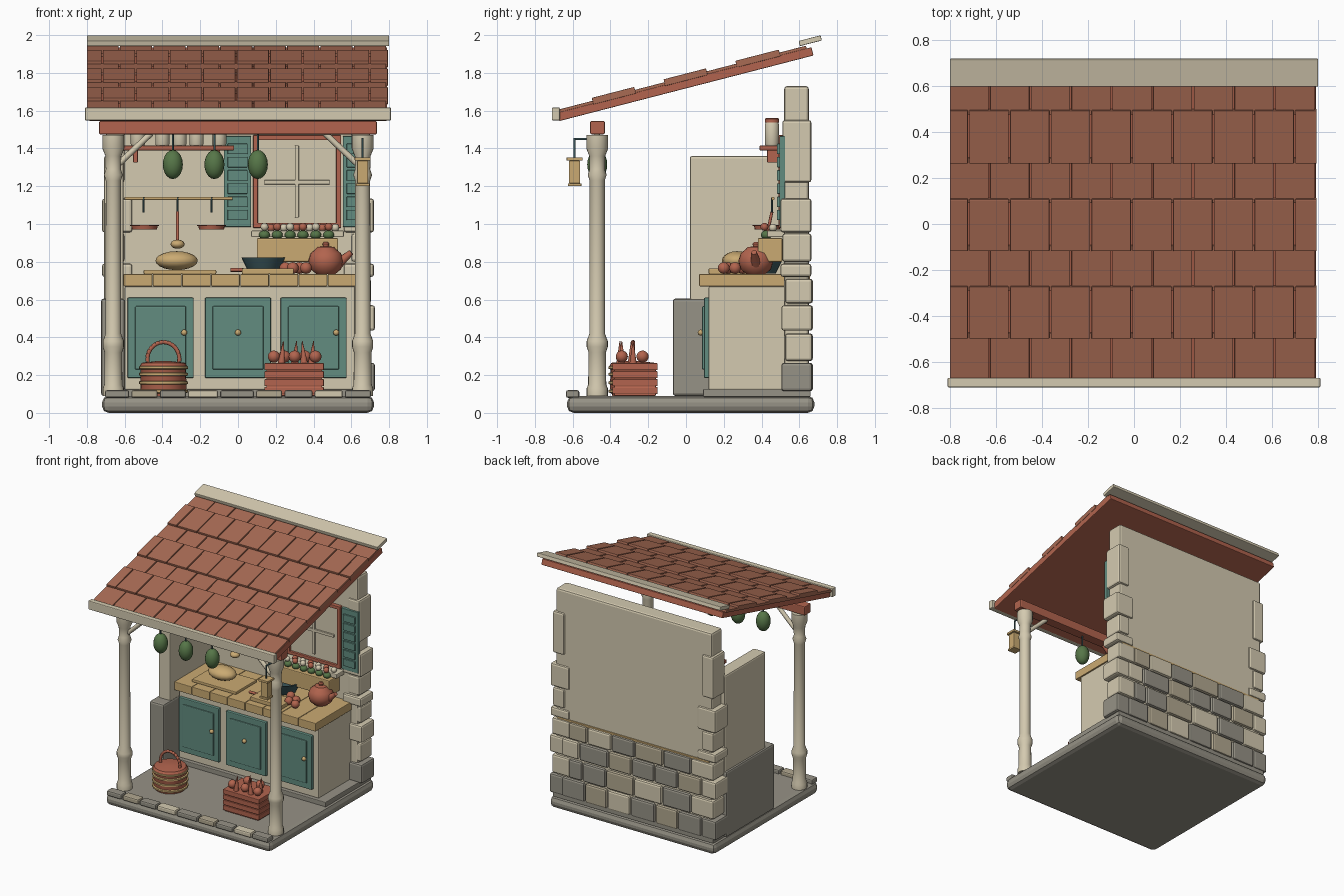
import bpy, bmesh, math, random
from mathutils import Matrix, Vector

if "Cube" in bpy.data.objects:
    bpy.data.objects.remove(bpy.data.objects["Cube"])

random.seed(4)


def srgb(r, g, b):
    return [((c / 255 + 0.055) / 1.055) ** 2.4 for c in (r, g, b)] + [1]


COLOURS = dict(cream=(212, 202, 176), sand=(178, 168, 144), grey=(150, 146, 134), roof=(168, 107, 84),
               terracotta=(178, 100, 78), teal=(98, 140, 128), wood=(202, 170, 114),
               green=(86, 118, 72), iron=(60, 88, 92))
MATS = {}
for n, c in COLOURS.items():
    MATS[n] = bpy.data.materials.new(n)
    MATS[n].diffuse_color = srgb(*c)


def finish(name, bm, mats, smooth=False, bevel=0):
    bmesh.ops.recalc_face_normals(bm, faces=bm.faces[:])
    me = bpy.data.meshes.new(name)
    bm.to_mesh(me)
    bm.free()
    for m in mats:
        me.materials.append(MATS[m])
    ob = bpy.data.objects.new(name, me)
    bpy.context.collection.objects.link(ob)
    if smooth:
        bpy.ops.object.select_all(action='DESELECT')
        ob.select_set(True)
        bpy.context.view_layer.objects.active = ob
        bpy.ops.object.shade_smooth_by_angle(angle=math.radians(40))
    if bevel:
        mod = ob.modifiers.new("bevel", 'BEVEL')
        mod.width, mod.segments = bevel, 2
    return ob


def boxes(name, items, bevel=0.006):
    """items: (x0, x1, y0, y1, z0, z1, colour)"""
    bm = bmesh.new()
    mats = list(dict.fromkeys(i[6] for i in items))
    for x0, x1, y0, y1, z0, z1, col in items:
        m = Matrix.Translation(((x0 + x1) / 2, (y0 + y1) / 2, (z0 + z1) / 2)) @ Matrix.Diagonal((x1 - x0, y1 - y0, z1 - z0, 1))
        vs = bmesh.ops.create_cube(bm, size=1, matrix=m)['verts']
        for f in {f for v in vs for f in v.link_faces}:
            f.material_index = mats.index(col)
    return finish(name, bm, mats, bevel=bevel)


def rods(name, segs, r, col, r2=None, n=10):
    bm = bmesh.new()
    for a, b in segs:
        a, b = Vector(a), Vector(b)
        m = Matrix.Translation((a + b) / 2) @ (b - a).to_track_quat('Z', 'Y').to_matrix().to_4x4()
        bmesh.ops.create_cone(bm, cap_ends=True, segments=n, radius1=r, radius2=r if r2 is None else r2, depth=(b - a).length, matrix=m)
    return finish(name, bm, [col], True)


def balls(name, spots, size, col):
    bm = bmesh.new()
    for p in spots:
        bmesh.ops.create_uvsphere(bm, u_segments=16, v_segments=10, radius=1,
                                  matrix=Matrix.Translation(p) @ Matrix.Diagonal((*size, 1)))
    return finish(name, bm, [col], True)


def lathe(name, profile, centres, col, n=20):
    bm = bmesh.new()
    for c in centres:
        rings = [[bm.verts.new((c[0] + r * math.cos(k * math.tau / n), c[1] + r * math.sin(k * math.tau / n), c[2] + z))
                  for k in range(n)] for r, z in profile]
        for a, b in zip(rings, rings[1:]):
            for k in range(n):
                bm.faces.new((a[k], a[(k + 1) % n], b[(k + 1) % n], b[k]))
        bm.faces.new(rings[0])
        bm.faces.new(rings[-1])
    return finish(name, bm, [col], True)


# Ground slab and front edging stones
boxes("base_slab", [(-.72, .72, -.63, .68, 0, .09, 'grey')], .035)
xs = [-.71, -.57, -.42, -.27, -.1, .09, .24, .4, .56, .71]
boxes("edging_stones", [(a + .006, b - .006, -.635, -.565, .08, .12, ('grey', 'sand', 'grey', 'cream')[i % 4])
                        for i, (a, b) in enumerate(zip(xs, xs[1:]))], .01)

# Back wall with plaster, stone courses and corner blocks
boxes("back_wall", [(-.68, .68, .52, .65, .09, 1.73, 'cream')], .015)
boxes("back_ledge", [(-.66, .66, .60, .657, .705, .722, 'wood')], .002)
boxes("wall_plinth", [(-.7, .7, .09, .66, .085, .125, 'grey')], .005)
stones = []
tones = ['grey', 'sand', 'grey', 'cream', 'sand', 'grey']
for row, (z0, z1) in enumerate(((.115, .265), (.275, .42), (.435, .57), (.58, .71))):
    x = -.6 + .09 * (row % 2)
    k = row * 2
    while x < .55:
        w = random.uniform(.19, .26)
        e = x + w if x + w < .52 else .62 - .06 * (row % 2)
        stones.append((x + .006, e - .006, .61, .672, z0, z1, tones[k % 6]))
        x, k = e, k + 1
    for s in (-1, 1):
        inner = .6 - .05 * (row % 2) if s > 0 else .6 - .09 * (row % 2)
        a, b = sorted((s * inner, s * (.725 - .02 * (row % 2))))
        stones.append((a, b, .505 + .02 * (row % 2), .668, z0, z1, 'grey' if row == 0 else 'cream'))
for i, (z0, z1) in enumerate(((.72, .79), (.8, .95), (.955, 1.135), (1.22, 1.55))):
    for s in (-1, 1):
        a, b = sorted((s * (.6 if i % 2 else .56), s * (.7 if i % 2 else .72)))
        stones.append((a, b, .5 + .01 * (i % 2), .664, z0, z1, 'cream'))
boxes("wall_stones", stones, .014)

# Left side wall
boxes("side_wall", [(-.71, -.605, .02, .53, .59, 1.36, 'cream')], .012)
boxes("side_wall_base", [(-.725, -.6, -.07, .53, .09, .605, 'grey')], .014)

# Counter, doors and plank top
boxes("cabinet", [(-.6, .62, .12, .53, .12, .67, 'cream')], .008)
n = 8
boxes("counter_planks", [(-.605 + i * 1.235 / n, -.605 + (i + 1) * 1.235 / n - .003, .07, .53, .67, .735, 'wood') for i in range(n)], .004)
doors = []
for x0 in (-.585, -.175, .225):
    doors += [(x0, x0 + .35, .095, .125, .185, .61, 'teal'), (x0 + .04, x0 + .31, .085, .1, .23, .565, 'teal')]
boxes("cabinet_doors", doors, .006)
balls("door_knobs", [(x, .078, .425) for x in (-.285, 0, .52)], (.016,) * 3, 'wood')

# Posts, braces and front beam
post = [(.056, 0), (.056, .04), (.048, .06), (.046, .23), (.056, .26), (.056, .29), (.041, .33), (.04, 1.14),
        (.05, 1.17), (.04, 1.2), (.042, 1.27), (.058, 1.31), (.058, 1.38)]
lathe("posts", post, [(s * .66, -.47, .09) for s in (-1, 1)], 'cream')
rods("post_braces", [((s * .64, -.47, 1.31), (s * .46, -.47, 1.48)) for s in (-1, 1)], .016, 'cream')
boxes("front_beam", [(-.735, .735, -.507, -.43, 1.475, 1.545, 'terracotta')], .006)

# Sloping roof, built flat then tilted
slope = math.atan(.258)
cs = math.cos(slope)
roof = [boxes("roof_deck", [(-.79, .79, -.67 / cs, .675 / cs, 0, .045, 'terracotta')], .004)]
ys = [-.675, -.48, -.255, -.1, .125, .28, .51, .63]
tiles = []
for i, (a, b) in enumerate(zip(ys, ys[1:])):
    up = i % 2
    edges = [-.8] + [(-.715 if up else -.625) + .177 * k for k in range(9)] + [.8]
    for x0, x1 in zip(edges, edges[1:]):
        if min(x1, .8) - x0 > .02:
            ext = 0 if up else .02
            tiles.append((x0, min(x1, .8) - .007, (a - ext * (i > 0)) / cs, (b + ext) / cs, .04, .076 if up else .06, 'roof'))
roof.append(boxes("roof_tiles", tiles, .003))
roof.append(boxes("ridge_cap", [(-.8, .8, .64, .76, .066, .094, 'cream')], .004))
for ob in roof:
    ob.rotation_euler.x = slope
    ob.location.z = 1.718
eave = boxes("eave_board", [(-.81, .81, -.71, -.668, 1.548, 1.617, 'cream')], .006)

# Window, shutters and flower box
boxes("window_frame", [(.08, .545, .49, .53, .98, 1.005, 'terracotta'), (.08, .545, .49, .53, 1.445, 1.47, 'terracotta'),
                       (.08, .105, .49, .53, 1, 1.45, 'terracotta'), (.52, .545, .49, .53, 1, 1.45, 'terracotta'),
                       (.1, .525, .508, .53, 1, 1.45, 'cream')], .003)
boxes("window_bars", [(.14, .485, .495, .51, 1.21, 1.232, 'cream'), (.302, .322, .494, .511, 1.035, 1.415, 'cream')], .002)
slats = []
for x0 in (-.075, .555):
    slats.append((x0, x0 + .145, .495, .525, .985, 1.465, 'teal'))
    slats += [(x0 + .02, x0 + .125, .482, .5, 1.02 + k * .07, 1.075 + k * .07, 'teal') for k in range(6)]
boxes("shutters", slats, .003)
boxes("flower_box", [(.1, .53, .38, .51, .8, .925, 'wood'), (.07, .56, .43, .525, .93, .965, 'cream')], .006)
fx = [.14 + .068 * k for k in range(6)]
balls("flower_leaves", [(x, .425, .942) for x in fx], (.029, .029, .024), 'green')
balls("pale_flowers", [(x, .415, .985) for x in fx[::2]] + [(x + .035, .46, .98) for x in fx[1::2]], (.021,) * 3, 'cream')
balls("red_flowers", [(x, .415, .985) for x in fx[1::2]] + [(x + .035, .46, .98) for x in fx[::2]], (.021,) * 3, 'terracotta')

# Wall shelf with jars
boxes("wall_shelf", [(-.63, -.02, .39, .52, 1.39, 1.415, 'terracotta')] +
      [(x, x + .025, .43, .52, 1.325, 1.395, 'terracotta') for x in (-.555, -.12)], .004)
jars = [(x, .455, 1.415) for x in (-.53, -.4, -.31, -.22, -.1)]
lathe("jars", [(.034, 0), (.038, .01), (.038, .11), (.032, .125)], jars, 'cream')
lathe("jar_lids", [(.038, .122), (.038, .142), (.03, .146)], jars, 'terracotta')

# Utensil rail, hanging pans and ladle
rods("utensil_rail", [((-.6, .46, 1.135), (-.03, .46, 1.135))], .009, 'wood')
rods("rail_hooks", [((x, .455, 1.14), (x, .455, 1.06)) for x in (-.5, -.32, -.14)], .005, 'iron')
lathe("hanging_pans", [(.066, 0), (.07, .02), (.077, .02), (.077, .026)], [(x, .43, .97) for x in (-.495, -.14)], 'terracotta')
rods("ladle_handle", [((-.32, .455, 1.065), (-.32, .42, .9))], .008, 'terracotta')
balls("ladle_bowl", [(-.32, .42, .893)], (.037, .037, .024), 'wood')

# Food and cookware on the counter
boxes("cutting_boards", [(-.5, -.115, .14, .4, .735, .757, 'wood'), (.02, .295, .12, .27, .735, .765, 'wood')], .005)
balls("bread_loaf", [(-.325, .27, .806)], (.112, .08, .05), 'wood')
rods("knife_handle", [((-.04, .2, .757), (.03, .2, .757))], .01, 'terracotta')
lathe("skillet", [(.075, 0), (.112, .075), (.116, .085), (.104, .085), (.07, .03)], [(.135, .4, .737)], 'iron', 24)
balls("tomatoes", [(.25, .3, .767), (.29, .22, .767), (.325, .26, .767), (.36, .2, .767)], (.031,) * 3, 'terracotta')
lathe("teapot", [(.05, 0), (.08, .025), (.093, .07), (.08, .11), (.05, .135), (.045, .142), (.015, .147), (.018, .16), (.01, .17)],
      [(.465, .37, .735)], 'terracotta', 24)
rods("teapot_spout", [((.53, .37, .79), (.6, .36, .85))], .028, 'terracotta', .015)

# Hanging gourds
gx = (-.345, -.125, .105)
balls("gourds", [(x, -.47, 1.315) for x in gx], (.053, .053, .077), 'green')
rods("gourd_cords", [((x, -.47, 1.38), (x, -.47, 1.48)) for x in gx], .006, 'iron')

# Lantern on its bracket
rods("lantern_bracket", [((.66, -.47, 1.45), (.66, -.59, 1.45)), ((.66, -.59, 1.455), (.66, -.59, 1.35))], .006, 'iron')
boxes("lantern", [(.66 - w, .66 + w, -.59 - w, -.59 + w, a, b, 'wood')
                  for w, a, b in ((.036, 1.2, 1.215), (.029, 1.215, 1.335), (.042, 1.335, 1.353))], .003)

# Woven basket with hoop handle
spot = [(-.395, -.28, .09)]
lathe("basket", [(.11, 0), (.122, .04), (.12, .14), (.127, .155), (.115, .175), (.03, .185)], spot, 'terracotta', 24)
for i, z in enumerate((.025, .07, .115, .15)):
    lathe("basket_band_%d" % i, [(.115, z - .012), (.13, z - .006), (.13, z + .006), (.115, z + .012)], spot, 'wood', 24)
arc = [(-.395 + .085 * math.cos(t), -.28, .285 + .09 * math.sin(t)) for t in [-.4 + k * (math.pi + .8) / 16 for k in range(17)]]
rods("basket_handle", list(zip(arc, arc[1:])), .011, 'terracotta')

# Slatted produce crate
boxes("crate", [(.15, .445, -.38, -.16, .09, .26, 'terracotta')] +
      [(.14, .455, -.39, -.15, .1 + k * .042, .137 + k * .042, 'terracotta') for k in range(4)], .004)
balls("crate_fruit", [(.19 + .055 * k, -.34 + .11 * (k % 2), .298) for k in range(5)], (.032,) * 3, 'terracotta')
rods("crate_roots", [((x, y, .26), (x + d, y, .38)) for x, y, d in ((.23, -.35, .01), (.3, -.29, .01), (.35, -.34, -.01), (.39, -.28, .01))],
     .02, 'terracotta', .002)

for m in bpy.data.materials:
    if m.users and not m.is_grease_pencil:
        m.use_nodes = True
        m.node_tree.nodes["Principled BSDF"].inputs["Base Color"].default_value = m.diffuse_color
